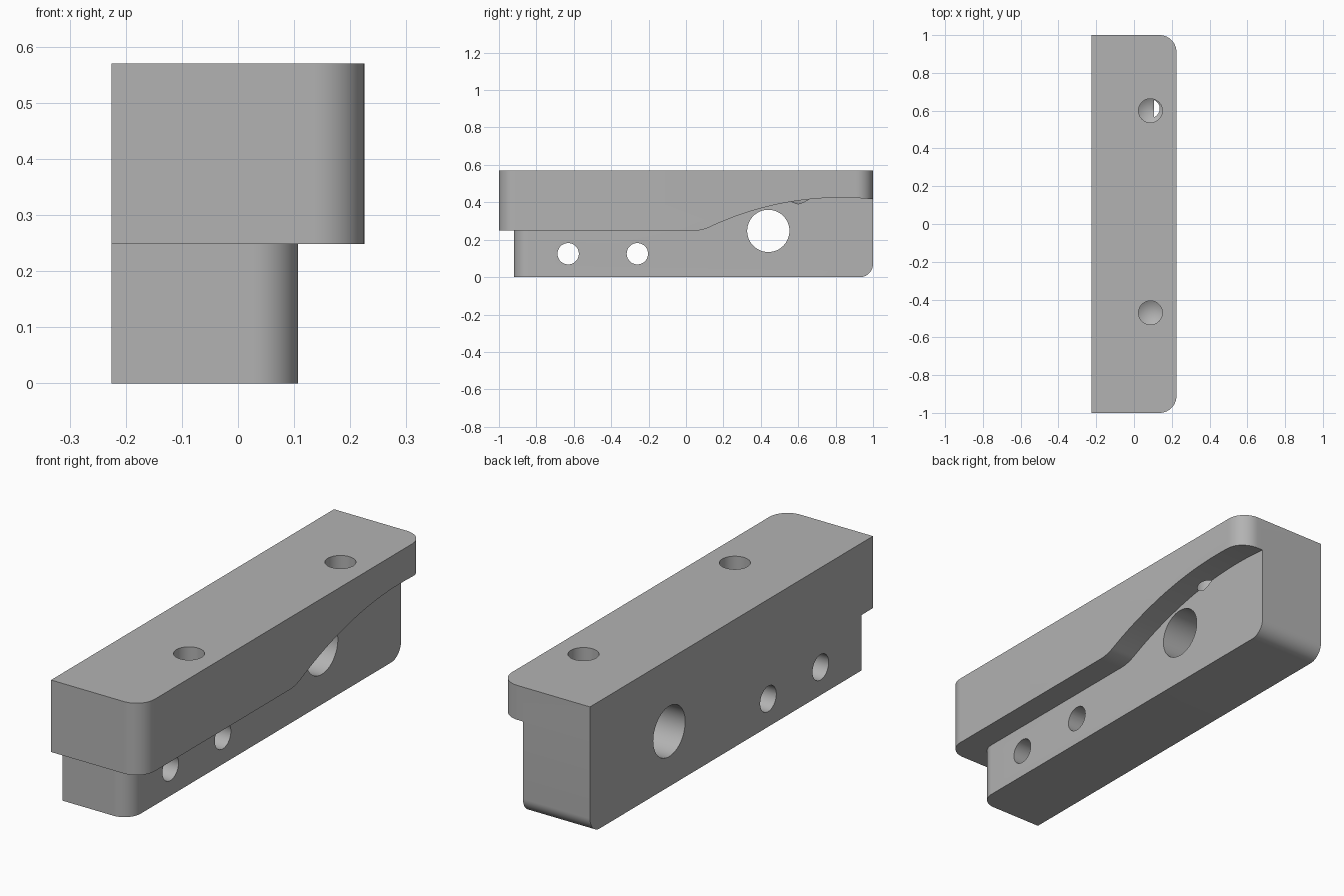
import bpy, bmesh, math
from mathutils import Vector, Matrix

if "Cube" in bpy.data.objects:
    bpy.data.objects.remove(bpy.data.objects["Cube"])

steel = bpy.data.materials.new("light_grey")
steel.diffuse_color = (0.45, 0.45, 0.45, 1)
steel.use_nodes = True
steel.node_tree.nodes["Principled BSDF"].inputs["Base Color"].default_value = steel.diffuse_color


def make(name, bm):
    bmesh.ops.recalc_face_normals(bm, faces=bm.faces)
    me = bpy.data.meshes.new(name)
    bm.to_mesh(me)
    bm.free()
    me.materials.append(steel)
    ob = bpy.data.objects.new(name, me)
    bpy.context.collection.objects.link(ob)
    return ob


def box(name, lo, hi, rounded, radius):
    """Box whose edges with midpoint matching the rule are rounded."""
    bm = bmesh.new()
    bmesh.ops.create_cube(bm, size=1)
    for v in bm.verts:
        v.co = Vector([lo[i] if v.co[i] < 0 else hi[i] for i in range(3)])
    for rule, r in zip(rounded, radius):
        edges = [e for e in bm.edges if rule((e.verts[0].co + e.verts[1].co) / 2,
                                             e.verts[1].co - e.verts[0].co)]
        bmesh.ops.bevel(bm, geom=edges, offset=r, segments=14, profile=0.5, affect='EDGES')
    return make(name, bm)


def extrude_x(name, pts, x0, x1):
    bm = bmesh.new()
    face = bm.faces.new([bm.verts.new((x0, y, z)) for y, z in pts])
    out = bmesh.ops.extrude_face_region(bm, geom=[face])
    bmesh.ops.translate(bm, vec=(x1 - x0, 0, 0),
                        verts=[v for v in out['geom'] if isinstance(v, bmesh.types.BMVert)])
    return make(name, bm)


def boolean(target, tool, operation):
    mod = target.modifiers.new(tool.name, 'BOOLEAN')
    mod.operation, mod.solver, mod.object = operation, 'EXACT', tool
    bpy.context.view_layer.objects.active = target
    bpy.ops.object.modifier_apply(modifier=mod.name)
    bpy.data.objects.remove(tool)


# Upper flange with two rounded vertical corners
flange = box("clamp_block", (-0.225, -1, 0.1), (0.225, 1, 0.57),
             [lambda m, d: m.x > 0.2 and abs(d.z) > 0.4], [0.09])

# Underside contour: flat, blend arc, then a long shallow arch
R, r, cy, cz, base = 1.65, 0.2, 0.83, -1.225, 0.248
fz = base + r
fy = cy - math.sqrt((R + r) ** 2 - (fz - cz) ** 2)
ang = math.atan2(fz - cz, fy - cy)
curve = [(-1.2, base)]
for i in range(11):
    a = -math.pi / 2 + (ang - math.pi / 2) * i / 10
    curve.append((fy + r * math.cos(a), fz + r * math.sin(a)))
end = math.acos((1.1 - cy) / R)
for i in range(1, 33):
    a = ang + (end - ang) * i / 32
    curve.append((cy + R * math.cos(a), cz + R * math.sin(a)))
relief = extrude_x("underside_relief", curve + [(1.1, -0.2), (-1.2, -0.2)], -0.5, 0.5)
boolean(flange, relief, 'DIFFERENCE')

# Lower web: rounded front corner and rounded bottom back edge
web = box("lower_web", (-0.225, -0.92, 0), (0.107, 1, 0.5),
          [lambda m, d: m.x > 0.1 and m.y < -0.9 and abs(d.z) > 0.4,
           lambda m, d: m.y > 0.99 and m.z < 0.01 and abs(d.x) > 0.3], [0.08, 0.07])
boolean(flange, web, 'UNION')

# Cross holes through the web
for y, z, rad in [(-0.63, 0.125, 0.057), (-0.26, 0.125, 0.057), (0.44, 0.247, 0.113)]:
    bm = bmesh.new()
    bmesh.ops.create_cone(bm, cap_ends=True, segments=48, radius1=rad, radius2=rad, depth=1,
                          matrix=Matrix.Translation((0, y, z)) @ Matrix.Rotation(math.pi / 2, 4, 'Y'))
    boolean(flange, make("cross_hole", bm), 'DIFFERENCE')

# Drilled blind holes with conical bottoms
for y in (-0.47, 0.6):
    bm = bmesh.new()
    rings = [[bm.verts.new((0.087 + 0.063 * math.cos(k * math.tau / 48),
                            y + 0.063 * math.sin(k * math.tau / 48), z))
              for k in range(48)] for z in (0.418, 0.7)]
    tip = bm.verts.new((0.087, y, 0.38))
    bm.faces.new(rings[1])
    for k in range(48):
        n = (k + 1) % 48
        bm.faces.new((rings[0][k], rings[0][n], rings[1][n], rings[1][k]))
        bm.faces.new((tip, rings[0][n], rings[0][k]))
    boolean(flange, make("drill_hole", bm), 'DIFFERENCE')

# Smooth curved walls, keep hard edges
bpy.context.view_layer.objects.active = flange
flange.select_set(True)
bpy.ops.object.shade_smooth_by_angle(angle=math.radians(25))
